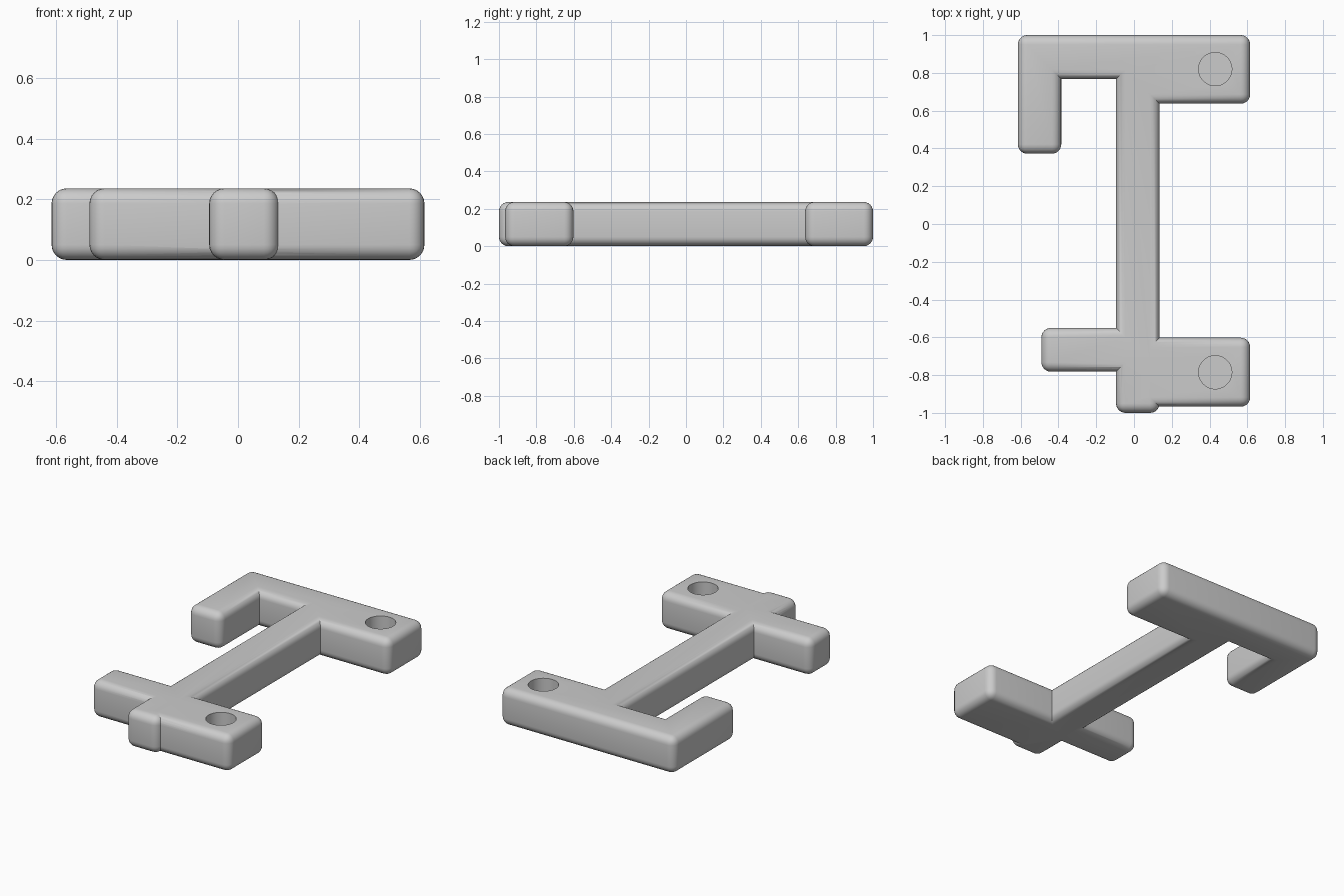
import bpy, bmesh
from mathutils import Vector

if "Cube" in bpy.data.objects:
    bpy.data.objects.remove(bpy.data.objects["Cube"])

HEIGHT, RADIUS = 0.236, 0.05

grey = bpy.data.materials.new("plain grey")
grey.diffuse_color = (0.6, 0.6, 0.6, 1)
grey.use_nodes = True
grey.node_tree.nodes["Principled BSDF"].inputs["Base Color"].default_value = grey.diffuse_color


def rounded_slab(name, outline):
    """Extrude a counter-clockwise outline and round every convex edge."""
    bm = bmesh.new()
    n = len(outline)
    low = [bm.verts.new((x, y, 0)) for x, y in outline]
    top = [bm.verts.new((x, y, HEIGHT)) for x, y in outline]
    bm.faces.new(low[::-1])
    bm.faces.new(top)
    for i in range(n):
        j = (i + 1) % n
        bm.faces.new((low[i], low[j], top[j], top[i]))
    bm.normal_update()
    convex = [e for e in bm.edges if e.is_convex]
    bmesh.ops.bevel(bm, geom=convex, offset=RADIUS, segments=6, profile=0.5,
                    affect='EDGES', clamp_overlap=False)
    mesh = bpy.data.meshes.new(name)
    bm.to_mesh(mesh)
    bm.free()
    obj = bpy.data.objects.new(name, mesh)
    bpy.context.collection.objects.link(obj)
    mesh.materials.append(grey)
    return obj


def boolean(target, tool, operation):
    mod = target.modifiers.new(tool.name, 'BOOLEAN')
    mod.operation, mod.object, mod.solver = operation, tool, 'EXACT'
    bpy.context.view_layer.objects.active = target
    bpy.ops.object.modifier_apply(modifier=mod.name)
    bpy.data.objects.remove(tool)


# Bracket: hooked upper arm, spine, lower left arm and the two mounting blocks
bracket = rounded_slab("bracket", [
    (0.02, -0.967), (0.615, -0.967), (0.615, -0.602), (0.135, -0.602),
    (0.135, 0.637), (0.615, 0.637), (0.615, 1.0), (-0.615, 1.0),
    (-0.615, 0.372), (-0.385, 0.372), (-0.385, 0.767), (-0.095, 0.767),
    (-0.095, -0.55), (-0.49, -0.55), (-0.49, -0.782), (0.02, -0.782)])

# Lower end of the spine, sticking out a little past the block
spine_end = rounded_slab("spine_end", [
    (-0.095, -1.0), (0.135, -1.0), (0.135, -0.66), (-0.095, -0.66)])
boolean(bracket, spine_end, 'UNION')

# Blind screw holes in the mounting blocks
for y in (0.82, -0.785):
    bpy.ops.mesh.primitive_cylinder_add(vertices=48, radius=0.088, depth=0.3,
                                        location=(0.43, y, 0.05 + 0.15))
    hole = bpy.context.object
    hole.name = "screw_hole"
    hole.data.materials.append(grey)
    boolean(bracket, hole, 'DIFFERENCE')

# Smooth shading with sharp edges kept
bpy.ops.object.select_all(action='DESELECT')
bracket.select_set(True)
bpy.context.view_layer.objects.active = bracket
bpy.ops.object.shade_smooth_by_angle(angle=0.6)
